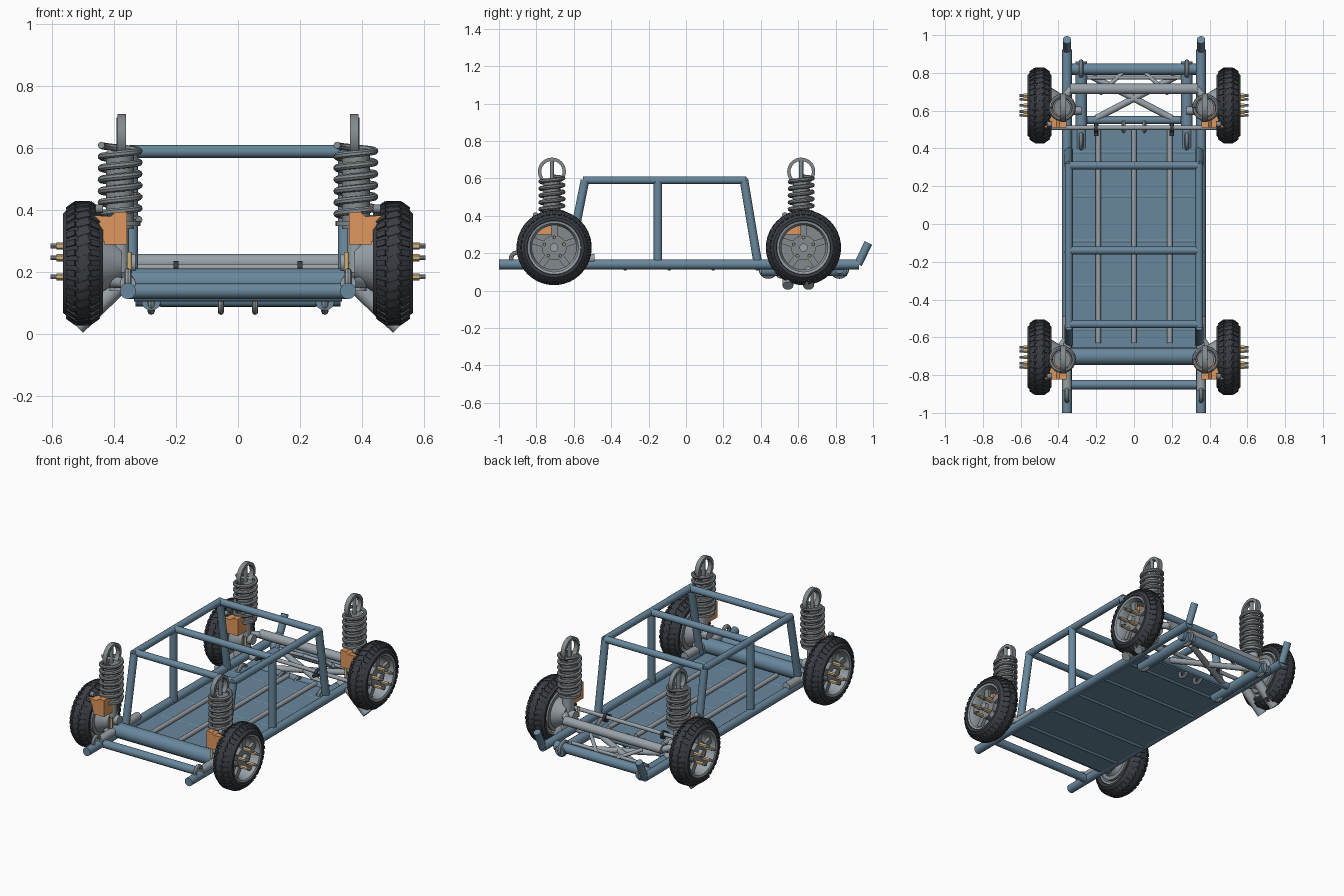
import bpy, bmesh, math
from mathutils import Vector, Matrix

if "Cube" in bpy.data.objects:
    bpy.data.objects.remove(bpy.data.objects["Cube"])


def material(name, rgb):
    m = bpy.data.materials.new(name)
    m.use_nodes = True
    m.diffuse_color = (*rgb, 1)
    m.node_tree.nodes["Principled BSDF"].inputs["Base Color"].default_value = (*rgb, 1)
    return m


BLUE = material("blue_steel", (0.14, 0.245, 0.335))
GREY = material("light_grey_metal", (0.32, 0.36, 0.39))
DARK = material("spring_grey", (0.23, 0.255, 0.27))
RUBBER = material("black_rubber", (0.042, 0.048, 0.057))
ORANGE = material("orange_caliper", (0.74, 0.31, 0.11))
GOLD = material("gold_nut", (0.62, 0.44, 0.2))
parts = []


def finish(name, bm, mat):
    bmesh.ops.recalc_face_normals(bm, faces=bm.faces)
    me = bpy.data.meshes.new(name)
    bm.to_mesh(me)
    bm.free()
    me.materials.append(mat)
    ob = bpy.data.objects.new(name, me)
    bpy.context.collection.objects.link(ob)
    parts.append(ob)
    return ob


def add_tube(bm, a, b, r, r2=None, sides=16):
    a, b = Vector(a), Vector(b)
    d = b - a
    mat = Matrix.Translation((a + b) / 2) @ d.to_track_quat('Z', 'Y').to_matrix().to_4x4()
    bmesh.ops.create_cone(bm, cap_ends=True, segments=sides, radius1=r,
                          radius2=r if r2 is None else r2, depth=d.length, matrix=mat)


def tube(name, a, b, r, mat, r2=None, sides=16):
    bm = bmesh.new()
    add_tube(bm, a, b, r, r2, sides)
    return finish(name, bm, mat)


def add_box(bm, c, size, rot=Matrix()):
    bmesh.ops.create_cube(bm, size=1, matrix=Matrix.Translation(c) @ rot @ Matrix.Diagonal((*size, 1)))


def sweep(name, pts, r, mat, closed=False):
    """Round wire along a list of points, as a mesh."""
    cu = bpy.data.curves.new(name, 'CURVE')
    cu.dimensions = '3D'
    cu.bevel_depth, cu.bevel_resolution, cu.use_fill_caps = r, 2, True
    sp = cu.splines.new('POLY')
    sp.points.add(len(pts) - 1)
    for p, q in zip(sp.points, pts):
        p.co = (*q, 1)
    sp.use_cyclic_u = closed
    tmp = bpy.data.objects.new(name + "_path", cu)
    me = bpy.data.meshes.new_from_object(tmp)
    bpy.data.objects.remove(tmp)
    bm = bmesh.new()
    bm.from_mesh(me)
    bpy.data.meshes.remove(me)
    return finish(name, bm, mat)


def ring(name, c, r, wire, mat):
    """Ring standing in the side plane."""
    angles = [math.tau * i / 24 for i in range(24)]
    return sweep(name, [(c[0], c[1] + r * math.cos(t), c[2] + r * math.sin(t)) for t in angles], wire, mat, True)


def lathe(bm, profile, c, side, steps=48):
    """Closed (x, radius) profile turned about the axle."""
    vs = [bm.verts.new((c[0] + side * x, c[1], c[2] + r)) for x, r in profile]
    es = [bm.edges.new((vs[i], vs[i - 1])) for i in range(len(vs))]
    bmesh.ops.spin(bm, geom=vs + es, cent=c, axis=(1, 0, 0), angle=math.tau, steps=steps, use_merge=True)
    bmesh.ops.remove_doubles(bm, verts=bm.verts, dist=1e-5)


def wheel(tag, s, y):
    c = Vector((s * 0.5, y, 0.23))
    # rounded tyre with a raised centre band and slanted shoulder lugs
    bm = bmesh.new()
    half = [(.016, .199), (.024, .193), (.042, .184), (.055, .168), (.064, .16), (.064, .145), (.045, .136)]
    lathe(bm, half + [(-x, r) for x, r in reversed(half)], c, s)
    for i in range(36):
        rot = Matrix.Rotation(math.tau * i / 36, 4, 'X')
        for sx in (1, -1):
            tilt = Matrix.Rotation(sx * .62, 4, 'Y')
            add_box(bm, c + rot @ Vector((sx * .038, 0, .186)), (.034, .02, .009), rot @ tilt)
        add_box(bm, c + rot @ Vector((0, 0, .198)), (.046, .02, .005), rot @ Matrix.Rotation(.35, 4, 'Z'))
    finish(tag + "_tyre", bm, RUBBER)
    # rim barrel with lips
    bm = bmesh.new()
    lathe(bm, [(-.055, .14), (-.055, .128), (.03, .118), (.055, .13), (.06, .146), (.05, .146)], c, s)
    finish(tag + "_rim", bm, GREY)
    # five spokes, hub, studs and nuts
    bm, studs, nuts = bmesh.new(), bmesh.new(), bmesh.new()
    for i in range(5):
        rot = Matrix.Rotation(math.tau * i / 5, 4, 'X')
        add_box(bm, c + rot @ Vector((s * .025, 0, .08)), (.02, .034, .1), rot)
        p = c + rot @ Vector((0, 0, .055))
        add_tube(studs, p + Vector((s * .03, 0, 0)), p + Vector((s * .105, 0, 0)), .0075, sides=10)
        add_tube(nuts, p + Vector((s * .035, 0, 0)), p + Vector((s * .085, 0, 0)), .0115, sides=6)
    add_tube(bm, c - Vector((s * .05, 0, 0)), c + Vector((s * .037, 0, 0)), .066, sides=32)
    finish(tag + "_spokes", bm, DARK)
    finish(tag + "_studs", studs, GREY)
    finish(tag + "_nuts", nuts, GOLD)
    tube(tag + "_hub_cap", c, c + Vector((s * .06, 0, 0)), .022, GREY, sides=20)
    # brake disc, knuckle and axle stub
    x = lambda v: (s * v, y, .23)
    tube(tag + "_brake_disc", x(.44), x(.455), .118, DARK, sides=40)
    tube(tag + "_knuckle", x(.375), x(.44), .055, GREY, r2=.095, sides=24)
    tube(tag + "_axle_stub", x(.33), x(.4), .03, GREY)
    tube(tag + "_upright", (s * .385, y, .14), (s * .385, y, .36), .03, GREY)
    tube(tag + "_knuckle_bolt", (s * .35, y - .055, .2), (s * .35, y - .055, .265), .008, GOLD)
    # caliper: block with a flared top and a pad reaching over the disc
    bm = bmesh.new()
    shape = [(.358, .29), (.43, .29), (.445, .35), (.475, .385), (.41, .38), (.395, .395), (.358, .395)]
    f = bm.faces.new([bm.verts.new((s * px, y - .118, pz)) for px, pz in shape])
    out = bmesh.ops.extrude_face_region(bm, geom=[f])
    bmesh.ops.translate(bm, vec=(0, .098, 0), verts=[v for v in out["geom"] if isinstance(v, bmesh.types.BMVert)])
    add_box(bm, (s * .458, y - .045, .322), (.06, .10, .045))
    finish(tag + "_caliper", bm, ORANGE)
    tube(tag + "_caliper_pin", (s * .435, y - .1, .405), (s * .46, y - .1, .405), .014, DARK)


def coilover(tag, s, y):
    x, n, turns = s * .38, 20, 6.5
    total = int(n * turns)
    sweep(tag + "_spring", [(x + .061 * math.cos(math.tau * i / n), y + .061 * math.sin(math.tau * i / n),
                             .37 + .24 * i / total) for i in range(total + 1)], .0115, DARK)
    tube(tag + "_damper", (x, y, .34), (x, y, .59), .045, DARK, sides=20)
    tube(tag + "_damper_foot", (x, y, .2), (x, y, .36), .028, GREY)
    tube(tag + "_spring_seat", (x, y, .35), (x, y, .365), .066, DARK, sides=24)
    tube(tag + "_damper_rod", (x, y, .58), (x, y, .70), .011, DARK)
    # flat band standing on top of the damper
    bm = bmesh.new()
    lathe(bm, [(-.014, .057), (-.014, .075), (.014, .075), (.014, .057)], Vector((s * .375, y, .636)), s, 32)
    finish(tag + "_top_loop", bm, DARK)


# wheels and suspension units
for s, side in ((1, "left"), (-1, "right")):
    for y, end in ((-.705, "front"), (.628, "rear")):
        wheel(f"{end}_{side}", s, y)
        coilover(f"{end}_{side}", s, y - .012)

# side rails, roll cage sides and suspension arms
for s, side in ((1, "left"), (-1, "right")):
    rx, cx = s * .355, s * .345
    tube(f"{side}_rail", (rx, -1, .14), (rx, .925, .14), .026, BLUE)
    tube(f"{side}_rail_kickup", (rx, .92, .14), (rx, .975, .255), .022, BLUE)
    tube(f"{side}_cage_front_leg", (cx, -.63, .14), (cx, -.54, .59), .023, BLUE)
    tube(f"{side}_cage_rear_leg", (cx, .385, .14), (cx, .31, .59), .023, BLUE)
    tube(f"{side}_cage_post", (cx, -.15, .14), (cx, -.15, .59), .023, BLUE)
    tube(f"{side}_roof_rail", (cx, -.55, .59), (cx, .32, .59), .021, BLUE)
    tube(f"{side}_front_arm", (rx, -.88, .165), (rx, -.49, .172), .025, GREY)
    ring(f"{side}_front_shackle", (rx, -.905, .172), .03, .012, GREY)
    tube(f"{side}_front_arm_link", (rx, -.6, .17), (s * .42, -.70, .17), .018, GREY)
    tube(f"{side}_front_lower_arm", (rx, -.8, .165), (s * .42, -.70, .17), .018, GREY)
    # rear lower arms slope down below the wheel
    for j, y in enumerate((.545, .655)):
        tube(f"{side}_rear_lower_arm_{j}", (s * .385, y, .155), (s * .52, y, .026), .029, GREY)
    tube(f"{side}_rear_inner_arm", (s * .28, .6, .13), (s * .40, .6, .15), .022, GREY)
    # rear subframe member with wrapped shackles
    tube(f"{side}_subframe", (s * .28, .4, .108), (s * .28, .86, .108), .031, BLUE)
    for y in (.44, .82):
        ring(f"{side}_subframe_shackle", (s * .28, y, .115), .04, .012, GREY)
    ring(f"{side}_centre_shackle", (s * .055, .515, .105), .032, .01, GREY)
    tube(f"{side}_tie_rod_collar", (s * .192, .51, .21), (s * .208, .51, .21), .026, RUBBER)
    tube(f"{side}_tie_rod_mount", (s * .2, .465, .205), (s * .2, .53, .205), .011, RUBBER)
    # crossed braces and short stays
    tube(f"{side}_cross_brace", (s * .22, .78, .115), (s * -.2, .56, .115), .018, GREY)
    tube(f"{side}_short_stay", (s * .06, .80, .13), (s * .18, .69, .18), .011, GREY)
    tube(f"{side}_outer_stay", (s * .33, .715, .23), (s * .39, .65, .24), .02, GREY)

# roof cross bars
for i, y in enumerate((.31, -.14, -.53)):
    tube(f"roof_cross_bar_{i}", (-.345, y, .59), (.345, y, .59), .021, BLUE)

# frame cross members
for name, y, z, half, r in (("front_cross_bar", -.85, .14, .35, .025), ("front_main_tube", -.70, .167, .37, .046),
                            ("rear_cross_bar", .82, .12, .33, .03), ("subframe_cross_bar", .55, .11, .25, .021)):
    tube(name, (-half, y, z), (half, y, z), r, BLUE)
tube("rear_axle_tube", (-.34, .715, .232), (.34, .715, .232), .028, GREY)
tube("tie_rod", (-.44, .51, .215), (.44, .51, .215), .012, GREY)
tube("rear_thin_rod", (-.25, .775, .14), (.25, .775, .14), .01, GREY)

# floor with cross ribs and lengthwise pipes
bm = bmesh.new()
add_box(bm, (0, -.1, .122), (.68, 1.2, .014))
finish("floor_panel", bm, BLUE)
for i in range(5):
    y = -.56 + i * .235
    tube(f"floor_rib_{i}", (-.335, y, .119), (.335, y, .119), .0125, BLUE)
for x in (-.19, 0, .19):
    tube("floor_pipe", (x, -.63, .146), (x, .5, .146), .014, GREY)

# smooth round surfaces, keep edges sharp
bpy.ops.object.select_all(action='DESELECT')
for ob in parts:
    ob.select_set(True)
bpy.context.view_layer.objects.active = parts[0]
bpy.ops.object.shade_smooth_by_angle(angle=math.radians(35))
